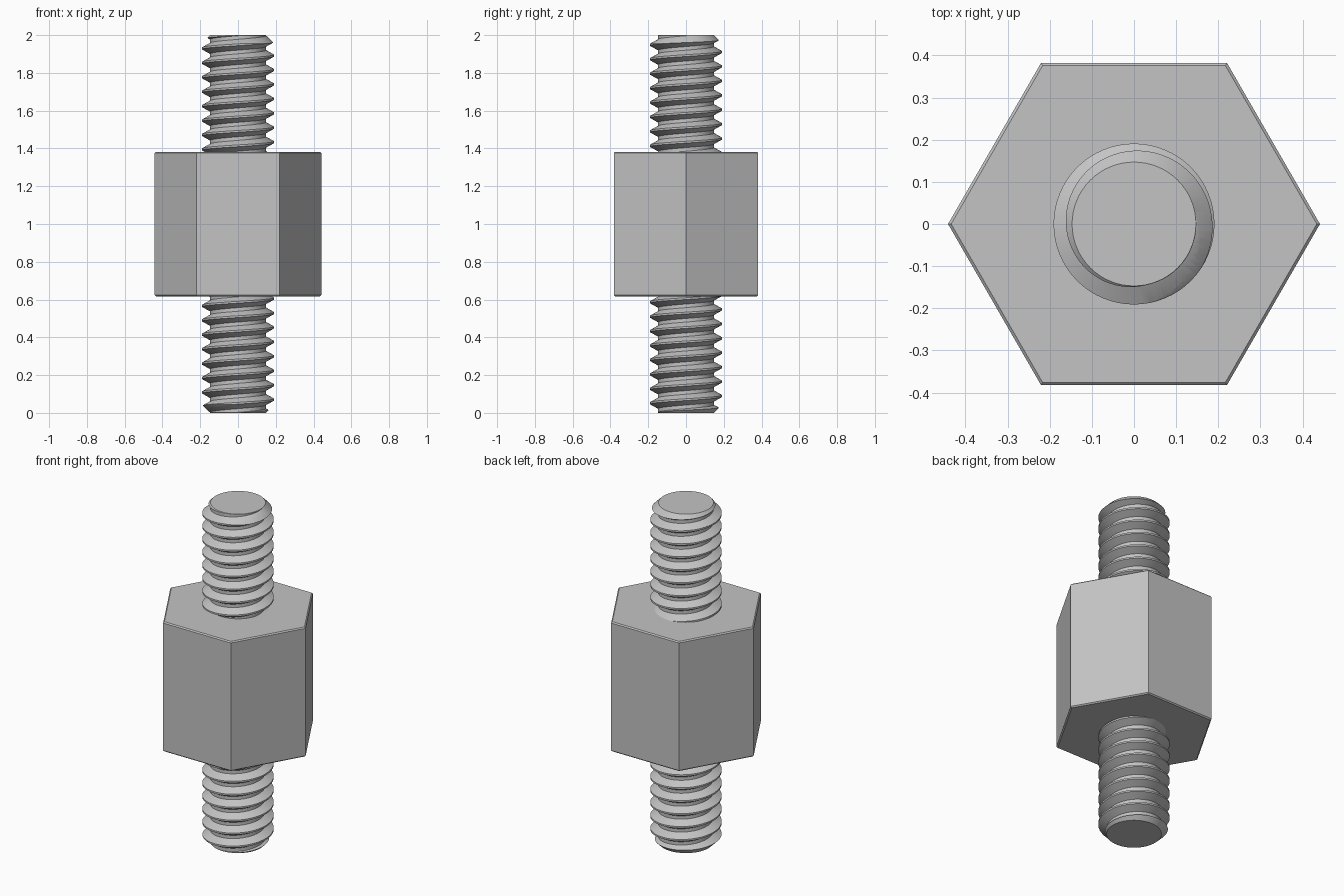
import bpy
import bmesh
from math import cos, sin, tau, pi, radians

PITCH = 0.0764
CREST, ROOT = 0.191, 0.148
SIDES = 64
MID = 1.0            # height of the centre of the part

cube = bpy.data.objects.get("Cube")
if cube:
    bpy.data.objects.remove(cube, do_unlink=True)

steel = bpy.data.materials.new("plain grey steel")
steel.use_nodes = True
grey = (0.55, 0.55, 0.55, 1)
steel.diffuse_color = grey
steel.node_tree.nodes["Principled BSDF"].inputs["Base Color"].default_value = grey


def finish(name, bm):
    bmesh.ops.recalc_face_normals(bm, faces=bm.faces)
    mesh = bpy.data.meshes.new(name)
    bm.to_mesh(mesh)
    bm.free()
    mesh.materials.append(steel)
    obj = bpy.data.objects.new(name, mesh)
    obj.location.z = MID
    bpy.context.collection.objects.link(obj)
    return obj


def turned(name, profile, sides):
    """Closed solid from (radius, height) rings, with flat ends."""
    bm = bmesh.new()
    rings = [[bm.verts.new((r * cos(tau * i / sides), r * sin(tau * i / sides), z))
              for i in range(sides)] for r, z in profile]
    for a, b in zip(rings, rings[1:]):
        for i in range(sides):
            j = (i + 1) % sides
            bm.faces.new((a[i], a[j], b[j], b[i]))
    bm.faces.new(rings[0])
    bm.faces.new(rings[-1])
    return finish(name, bm)


def threaded_rod(name, crest_z, turns):
    """Right-handed thread; crest_z is the height of the first crest at +x."""
    # One tooth: crest flat, flank, root flat, flank
    tooth = [(CREST, -1 / 16), (CREST, 1 / 16), (ROOT, 3 / 8), (ROOT, 5 / 8)]
    bm = bmesh.new()
    columns = []
    for i in range(SIDES):
        a = tau * i / SIDES
        columns.append([
            bm.verts.new((r * cos(a), r * sin(a),
                          crest_z + PITCH * (t + dz + i / SIDES)))
            for t in range(turns) for r, dz in tooth])
    # The last column joins the first one a whole turn higher
    step = len(tooth)
    count = turns * step
    for i in range(SIDES):
        a = columns[i]
        last = i == SIDES - 1
        b = columns[0][step:] if last else columns[i + 1]
        for k in range(len(b) - 1):
            bm.faces.new((a[k], b[k], b[k + 1], a[k + 1]))
    # Close both spiral ends with fans around the axis
    low = [c[0] for c in columns] + columns[0][step:0:-1]
    high = [c[-1] for c in columns] + [c for c in columns[-1][count - 2:count - step - 2:-1]]
    for loop in (low, high):
        edges = [e for e in bm.edges if e.is_boundary
                 and (e.verts[0] in loop or e.verts[1] in loop)]
        z = sum(v.co.z for v in loop) / len(loop)
        centre = bm.verts.new((0, 0, z))
        for e in edges:
            bm.faces.new((e.verts[0], e.verts[1], centre))
    return finish(name, bm)


# Hexagonal body with narrow chamfers on the end faces
turned("hex_body", [(0.434, -0.3825), (0.4415, -0.376),
                    (0.4415, 0.376), (0.434, 0.3825)], 6)

# Upper stud: thread trimmed to length with a chamfered tip
upper = threaded_rod("upper_stud", 0.968 - 10 * PITCH, 14)
trim = turned("stud_trim", [(0.25, 0.3), (0.25, 0.897), (0.147, 1.0)], SIDES)
trim.hide_render = True
cut = upper.modifiers.new("trim", "BOOLEAN")
cut.operation = "INTERSECT"
cut.solver = "EXACT"
cut.object = trim
bpy.ops.object.select_all(action="DESELECT")
bpy.context.view_layer.objects.active = upper
upper.select_set(True)
bpy.ops.object.modifier_apply(modifier=cut.name)
bpy.data.objects.remove(trim, do_unlink=True)
bpy.ops.object.shade_smooth_by_angle(angle=radians(25))

# Lower stud: the same part turned end for end
lower = upper.copy()
lower.name = "lower_stud"
lower.rotation_euler.y = pi
bpy.context.collection.objects.link(lower)
